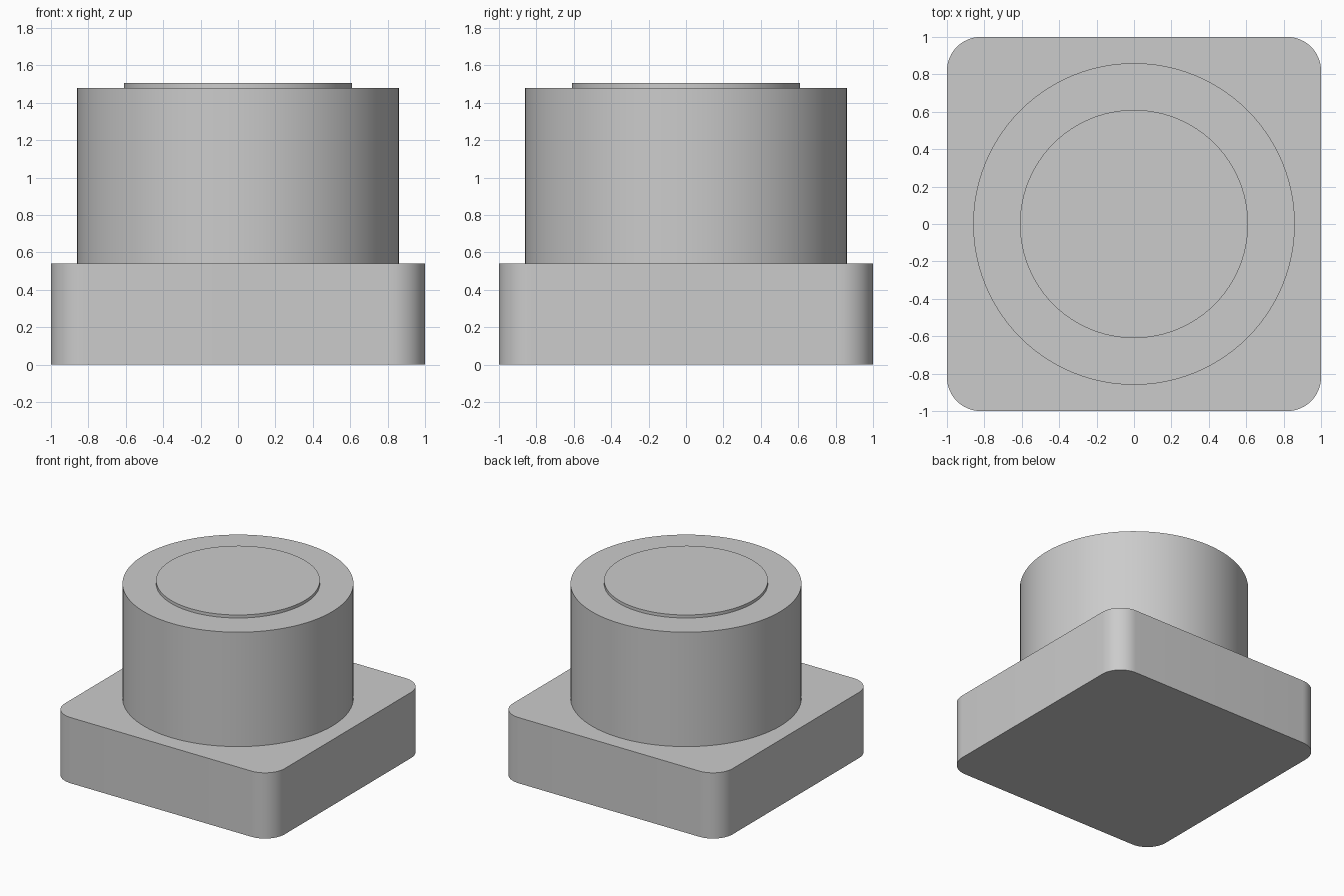
import bpy
import bmesh
import math

default = bpy.data.objects.get("Cube")
if default:
    bpy.data.objects.remove(default, do_unlink=True)

# Single plain colour
grey = bpy.data.materials.new("light_grey")
grey.use_nodes = True
colour = (0.6, 0.6, 0.6, 1.0)
grey.diffuse_color = colour
grey.node_tree.nodes["Principled BSDF"].inputs["Base Color"].default_value = colour


def circle(radius, sides=96):
    return [(radius * math.cos(math.tau * i / sides),
             radius * math.sin(math.tau * i / sides)) for i in range(sides)]


def rounded_square(half, radius, steps=12):
    points = []
    for corner, (sx, sy) in enumerate([(1, 1), (-1, 1), (-1, -1), (1, -1)]):
        for i in range(steps + 1):
            a = math.pi / 2 * (corner + i / steps)
            points.append((sx * (half - radius) + radius * math.cos(a),
                           sy * (half - radius) + radius * math.sin(a)))
    return points


def extrude_outline(name, outline, bottom, top):
    """Closed prism from an outline, with smooth sides and sharp rims."""
    bm = bmesh.new()
    face = bm.faces.new([bm.verts.new((x, y, bottom)) for x, y in outline])
    result = bmesh.ops.extrude_face_region(bm, geom=[face], use_keep_orig=True)
    moved = [v for v in result["geom"] if isinstance(v, bmesh.types.BMVert)]
    bmesh.ops.translate(bm, verts=moved, vec=(0, 0, top - bottom))
    bmesh.ops.recalc_face_normals(bm, faces=bm.faces)
    mesh = bpy.data.meshes.new(name)
    bm.to_mesh(mesh)
    bm.free()
    mesh.materials.append(grey)
    obj = bpy.data.objects.new(name, mesh)
    bpy.context.collection.objects.link(obj)
    bpy.ops.object.select_all(action="DESELECT")
    obj.select_set(True)
    bpy.context.view_layer.objects.active = obj
    bpy.ops.object.shade_smooth_by_angle(angle=math.radians(30))
    return obj


# Square base, round body and the thin raised disc on top
extrude_outline("base", rounded_square(1.0, 0.18), 0.0, 0.54)
extrude_outline("body", circle(0.86), 0.54, 1.48)
extrude_outline("top_disc", circle(0.61), 1.48, 1.505)
